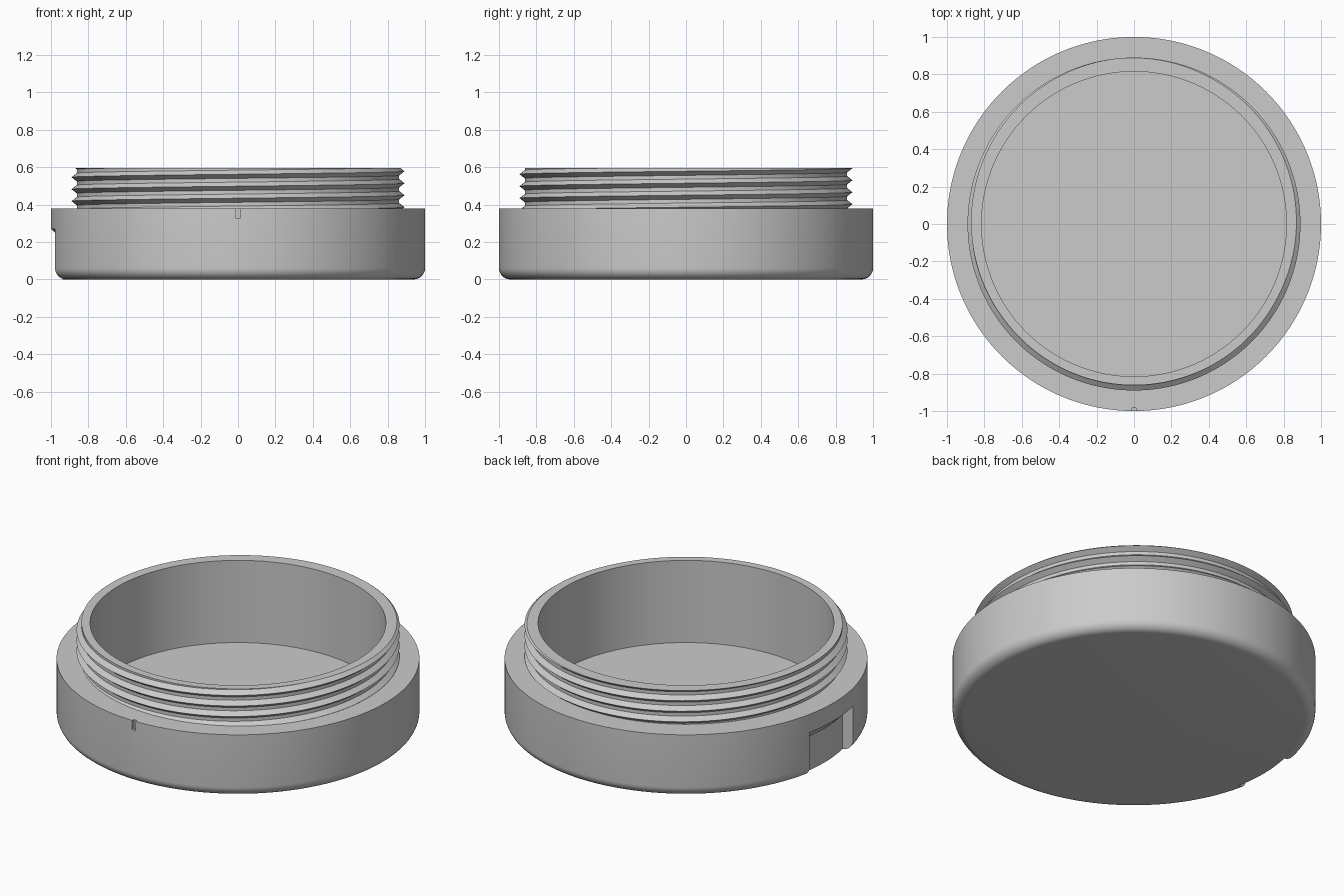
import bpy
import bmesh
from math import pi, sin, cos, radians

if "Cube" in bpy.data.objects:
    bpy.data.objects.remove(bpy.data.objects["Cube"])

# Main dimensions
SEGMENTS = 192
BASE_R, LEDGE_Z, FILLET = 1.0, 0.38, 0.06
BORE_R, FLOOR_Z, TOP_Z = 0.815, 0.095, 0.595
ROOT_R, CREST_R, PITCH, CREST_HALF = 0.862, 0.89, 0.064, 0.022
CREST_START = 0.514

grey = bpy.data.materials.new("plain_grey")
grey.use_nodes = True
colour = (0.6, 0.6, 0.6, 1)
grey.diffuse_color = colour
grey.node_tree.nodes["Principled BSDF"].inputs["Base Color"].default_value = colour


def sweep(name, profile, start=0, end=2 * pi, steps=SEGMENTS, solid=False):
    """Turn a profile of (radius, height) points, given per angle, about z."""
    bm = bmesh.new()
    columns = []
    for i in range(steps + 1):
        a = start + (end - start) * i / steps
        columns.append([bm.verts.new((r * cos(a), r * sin(a), z)) for r, z in profile(a)])
    for left, right in zip(columns, columns[1:]):
        count = len(left)
        for j in range(count if solid else count - 1):
            k = (j + 1) % count
            bm.faces.new((left[j], right[j], right[k], left[k]))
    if solid:
        bm.faces.new(columns[0])
        bm.faces.new(columns[-1])
    bmesh.ops.remove_doubles(bm, verts=bm.verts, dist=1e-5)
    bmesh.ops.recalc_face_normals(bm, faces=bm.faces)
    mesh = bpy.data.meshes.new(name)
    bm.to_mesh(mesh)
    bm.free()
    obj = bpy.data.objects.new(name, mesh)
    bpy.context.collection.objects.link(obj)
    mesh.materials.append(grey)
    return obj


def activate(obj):
    bpy.ops.object.select_all(action='DESELECT')
    obj.select_set(True)
    bpy.context.view_layer.objects.active = obj


def cut(obj, cutter):
    activate(obj)
    mod = obj.modifiers.new("cut", 'BOOLEAN')
    mod.operation = 'DIFFERENCE'
    mod.solver = 'EXACT'
    mod.object = cutter
    cutter.hide_render = True
    bpy.ops.object.modifier_apply(modifier=mod.name)
    bpy.data.objects.remove(cutter)


# Base: wide cup with a rounded lower edge
def base_profile(a):
    arc = [(BASE_R - FILLET + FILLET * sin(t), FILLET - FILLET * cos(t))
           for t in (i * pi / 16 for i in range(9))]
    return [(0, 0)] + arc + [(BASE_R, LEDGE_Z), (BORE_R, LEDGE_Z),
                             (BORE_R, FLOOR_Z), (0, FLOOR_Z)]


# Neck: plain bore inside, helical thread outside, trimmed flat at both ends
def neck_profile(a):
    points = [(BORE_R, LEDGE_Z), (BORE_R, TOP_Z)]
    first = CREST_START + PITCH * a / (2 * pi)
    for turn in range(2, -5, -1):
        for offset in (CREST_HALF, 0, -CREST_HALF):
            z = min(TOP_Z, max(LEDGE_Z, first + turn * PITCH + offset))
            phase = (z - first) / PITCH
            gap = abs(phase - round(phase)) * PITCH
            r = ROOT_R + (CREST_R - ROOT_R) * max(0, 1 - gap / CREST_HALF)
            points.append((r, z))
    return points


base = sweep("threaded_base", base_profile)
neck = sweep("threaded_neck", neck_profile)

# Side grip recess with a sloping roof, open at the bottom
recess = sweep("recess_cutter",
               lambda a: [(0.938, -0.1), (1.1, -0.1), (1.1, 0.37), (0.938, 0.208)],
               radians(168), radians(192), 24, solid=True)
cut(base, recess)

# Small alignment slit in the front of the ledge
slit = sweep("slit_cutter",
             lambda a: [(0.985, 0.325), (1.05, 0.325), (1.05, 0.45), (0.985, 0.45)],
             -pi / 2 - 0.012, -pi / 2 + 0.012, 2, solid=True)
cut(base, slit)

for part in (base, neck):
    activate(part)
    bpy.ops.object.shade_smooth_by_angle(angle=radians(25))
